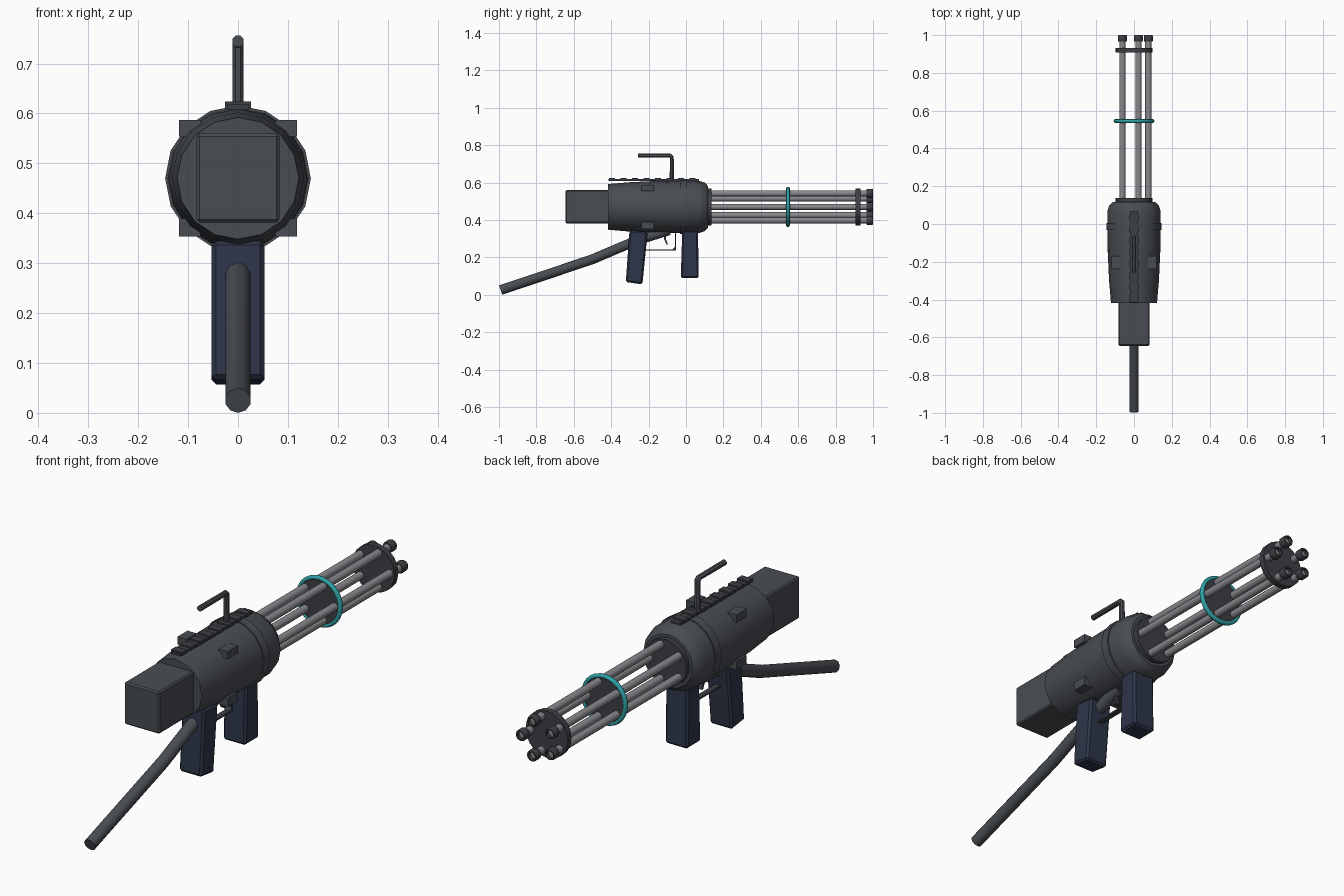
import bpy, bmesh, math
from mathutils import Vector

if "Cube" in bpy.data.objects:
    bpy.data.objects.remove(bpy.data.objects["Cube"])

AXIS = 0.47  # height of the barrel axis


def mat(name, rgb):
    m = bpy.data.materials.new(name)
    m.diffuse_color = (*rgb, 1)
    m.use_nodes = True
    m.node_tree.nodes["Principled BSDF"].inputs["Base Color"].default_value = m.diffuse_color
    return m


GREY = mat("gunmetal_grey", (0.066, 0.073, 0.084))
DARK = mat("dark_grey", (0.046, 0.050, 0.056))
STEEL = mat("barrel_steel", (0.25, 0.25, 0.27))
NAVY = mat("navy_grip", (0.027, 0.036, 0.068))
CYAN = mat("cyan", (0.03, 0.36, 0.39))


def finish(name, bm, m, smooth=0):
    bmesh.ops.recalc_face_normals(bm, faces=bm.faces)
    me = bpy.data.meshes.new(name)
    bm.to_mesh(me)
    bm.free()
    me.materials.append(m)
    ob = bpy.data.objects.new(name, me)
    bpy.context.collection.objects.link(ob)
    if smooth:
        bpy.ops.object.select_all(action='DESELECT')
        bpy.context.view_layer.objects.active = ob
        ob.select_set(True)
        bpy.ops.object.shade_smooth_by_angle(angle=math.radians(smooth))
    return ob


def skin(bm, rings, closed=False):
    """Join rings of points into a skin, capped unless closed into a loop."""
    vs = [[bm.verts.new(p) for p in r] for r in rings]
    n = len(vs[0])
    pairs = list(zip(vs, vs[1:])) + ([(vs[-1], vs[0])] if closed else [])
    for a, b in pairs:
        for i in range(n):
            j = (i + 1) % n
            bm.faces.new((a[i], a[j], b[j], b[i]))
    if not closed:
        bm.faces.new(vs[0])
        bm.faces.new(vs[-1])


def lathe(name, profile, m, x=0, z=AXIS, sides=16, closed=False, smooth=35):
    """Turn (y, radius) points around an axis along y."""
    bm = bmesh.new()
    ang = [2 * math.pi * i / sides for i in range(sides)]
    skin(bm, [[(x + r * math.cos(a), y, z + r * math.sin(a)) for a in ang]
              for y, r in profile], closed)
    return finish(name, bm, m, smooth)


def tube(name, path, radius, m, sides=10):
    """Sweep a round section along (y, z) points."""
    bm = bmesh.new()
    pts = [Vector((0, y, z)) for y, z in path]
    rings = []
    for i, p in enumerate(pts):
        t_in = (p - pts[max(i - 1, 0)]).normalized()
        t_out = (pts[min(i + 1, len(pts) - 1)] - p).normalized()
        t = (t_in + t_out).normalized()
        nrm = Vector((0, -t.z, t.y))
        rings.append([p + Vector((radius * math.cos(a), 0, 0)) + nrm * radius * math.sin(a)
                      for a in (2 * math.pi * (k + 0.5) / sides for k in range(sides))])
    skin(bm, rings)
    return finish(name, bm, m, 40)


def slab(name, outline, x0, x1, m, bevel=0):
    """Extrude a (y, z) outline from x0 to x1."""
    bm = bmesh.new()
    skin(bm, [[(x, y, z) for y, z in outline] for x in (x0, x1)])
    if bevel:
        bmesh.ops.bevel(bm, geom=bm.edges[:], offset=bevel, segments=1, affect='EDGES')
    return finish(name, bm, m)


def box(name, x0, x1, y0, y1, z0, z1, m, bevel=0):
    return slab(name, [(y0, z0), (y1, z0), (y1, z1), (y0, z1)], x0, x1, m, bevel)


# Main housing, its raised band and the front collar
lathe("housing", [(-0.417, 0.122), (-0.30, 0.132), (-0.15, 0.139), (-0.03, 0.141),
                  (0.07, 0.140), (0.10, 0.130), (0.117, 0.112)], GREY)
lathe("housing_band", [(-0.032, 0.138), (-0.032, 0.146), (0.006, 0.146), (0.006, 0.138)], GREY)
lathe("barrel_collar", [(0.10, 0.099), (0.137, 0.099)], DARK)

# Rear motor box
box("rear_box", -0.083, 0.083, -0.645, -0.40, 0.382, 0.560, GREY, 0.006)

# Four side lugs
for side, s in (("left", -1), ("right", 1)):
    for level, z0, z1 in (("upper", 0.554, 0.587), ("lower", 0.353, 0.390)):
        a, b = sorted((s * 0.075, s * 0.118))
        box(f"{level}_{side}_lug", a, b, -0.237, -0.17, z0, z1, GREY)

# Top rail with teeth
box("top_rail", -0.022, 0.022, -0.415, 0.07, 0.608, 0.618, DARK)
for i in range(8):
    y = -0.395 + i * 0.0615
    box(f"rail_tooth_{i + 1}", -0.026, 0.026, y - 0.016, y + 0.016, 0.610, 0.624, DARK)

# Carry handle
tube("carry_handle", [(-0.257, 0.745), (-0.085, 0.745), (-0.076, 0.736), (-0.076, 0.60)],
     0.0122, GREY, 8)

# Five barrels with open muzzles
for k in range(5):
    a = 2 * math.pi * k / 5
    x, z = 0.076 * math.cos(a), AXIS + 0.076 * math.sin(a)
    lathe(f"barrel_{k + 1}", [(0.11, 0.0165), (0.985, 0.0165)], STEEL, x, z, 12)
    lathe(f"muzzle_{k + 1}", [(0.965, 0.016), (0.965, 0.0215), (0.970, 0.024), (0.995, 0.024),
                              (1.0, 0.0215), (1.0, 0.016)], DARK, x, z, 12, True)

# Barrel clamps and the cyan ring
lathe("front_clamp", [(0.907, 0.099), (0.932, 0.099)], DARK, sides=20)
lathe("middle_clamp", [(0.538, 0.098), (0.552, 0.098)], DARK, sides=20)
lathe("cyan_ring", [(0.545 + 0.010 * math.cos(t), 0.099 + 0.009 * math.sin(t))
                    for t in (math.pi * i / 4 for i in range(8))],
      CYAN, sides=28, closed=True, smooth=60)

# Grips
slab("rear_grip", [(-0.322, 0.068), (-0.233, 0.056), (-0.205, 0.335), (-0.302, 0.345)],
     -0.053, 0.053, NAVY, 0.009)
slab("front_grip", [(-0.028, 0.089), (0.068, 0.089), (0.064, 0.345), (-0.020, 0.345)],
     -0.053, 0.053, NAVY, 0.009)

# Trigger and guard
slab("trigger_guard", [(-0.225, 0.236), (-0.053, 0.236), (-0.053, 0.34), (-0.060, 0.34),
                       (-0.060, 0.256), (-0.073, 0.243), (-0.225, 0.243)],
     -0.012, 0.012, DARK)
slab("trigger", [(-0.122, 0.345), (-0.106, 0.345), (-0.108, 0.30), (-0.096, 0.268),
                 (-0.104, 0.268), (-0.118, 0.30)], -0.008, 0.008, DARK)

# Rear strut
tube("rear_strut", [(-0.991, 0.025), (-0.50, 0.190), (-0.43, 0.220), (-0.26, 0.292),
                    (-0.09, 0.345)], 0.0262, GREY, 10)
